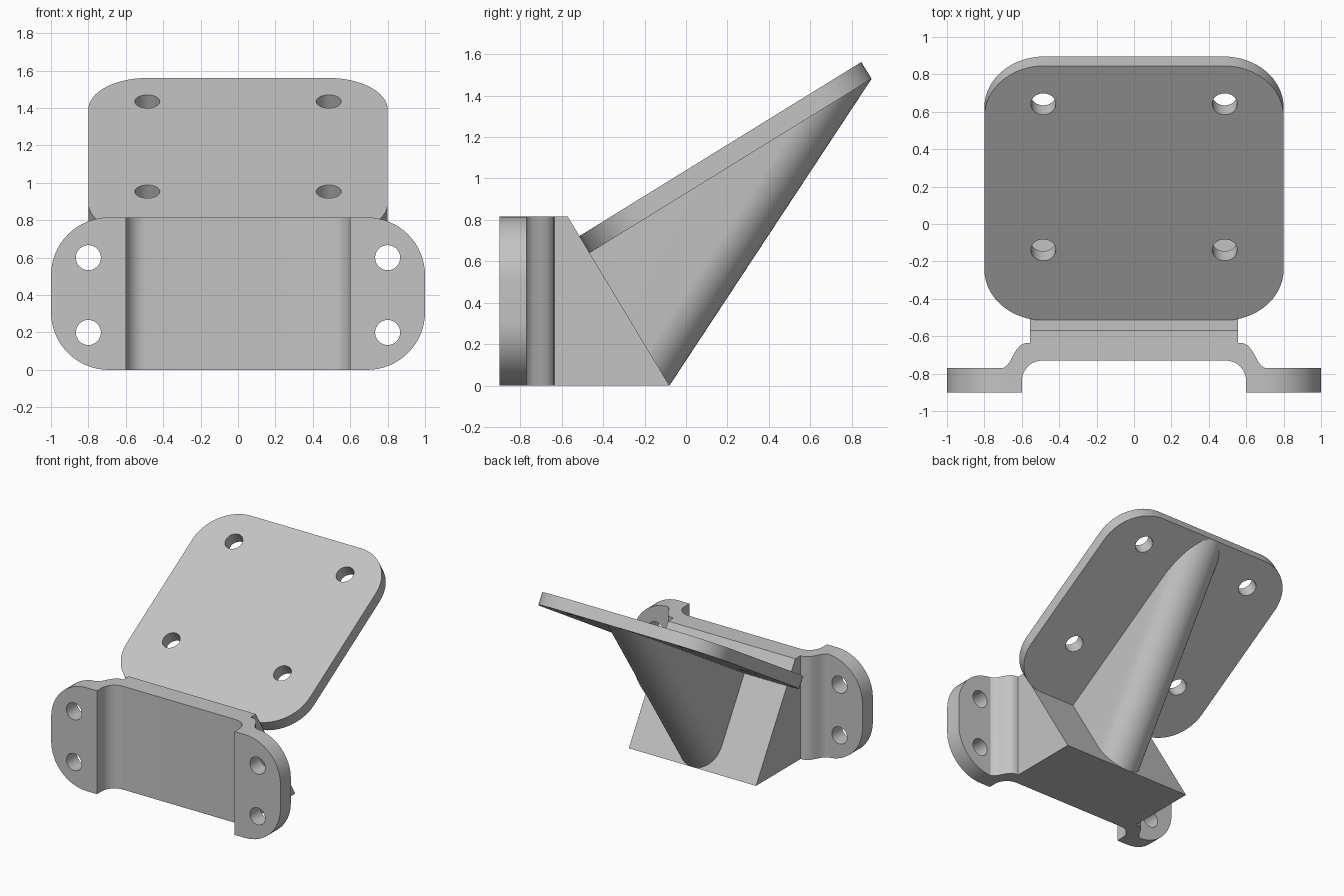
import bpy
import bmesh
from math import sin, cos, pi, radians
from mathutils import Matrix, Vector

if "Cube" in bpy.data.objects:
    bpy.data.objects.remove(bpy.data.objects["Cube"])

grey = bpy.data.materials.new("plain grey")
grey.use_nodes = True
grey.diffuse_color = (0.55, 0.55, 0.55, 1)
grey.node_tree.nodes["Principled BSDF"].inputs["Base Color"].default_value = grey.diffuse_color


def finish(bm, name):
    bmesh.ops.recalc_face_normals(bm, faces=bm.faces)
    mesh = bpy.data.meshes.new(name)
    bm.to_mesh(mesh)
    bm.free()
    obj = bpy.data.objects.new(name, mesh)
    bpy.context.collection.objects.link(obj)
    mesh.materials.append(grey)
    return obj


def prism(bm, outline, low, high, matrix):
    """Extrude a flat outline between two local heights."""
    face = bm.faces.new([bm.verts.new(matrix @ Vector((u, v, low))) for u, v in outline])
    out = bmesh.ops.extrude_face_region(bm, geom=[face])
    new = [g for g in out["geom"] if isinstance(g, bmesh.types.BMVert)]
    shift = matrix.to_3x3() @ Vector((0, 0, high - low))
    bmesh.ops.translate(bm, verts=new, vec=shift)


def arc(cx, cy, r, start, end, n=16):
    angles = [radians(start + (end - start) * i / n) for i in range(n + 1)]
    return [(cx + r * cos(a), cy + r * sin(a)) for a in angles]


def rounded(x, low, high, r):
    return (arc(x - r, high - r, r, 0, 90) + arc(r - x, high - r, r, 90, 180)
            + arc(r - x, low + r, r, 180, 270) + arc(x - r, low + r, r, 270, 360))


def boolean(obj, cutter, operation):
    mod = obj.modifiers.new("cut", "BOOLEAN")
    mod.operation, mod.solver, mod.object = operation, "EXACT", cutter
    cutter.hide_render = True
    bpy.context.view_layer.objects.active = obj
    bpy.ops.object.modifier_apply(modifier=mod.name)
    bpy.data.objects.remove(cutter)


def drill(obj, x, rows, matrix):
    bm = bmesh.new()
    for side in (-x, x):
        for v in rows:
            prism(bm, arc(side, v, 0.067, 0, 348.75, 31), -0.5, 0.5, matrix)
    boolean(obj, finish(bm, "hole_cutter"), "DIFFERENCE")


def smooth(obj):
    bpy.ops.object.select_all(action="DESELECT")
    obj.select_set(True)
    bpy.context.view_layer.objects.active = obj
    bpy.ops.object.shade_smooth_by_angle(angle=radians(30))


# Key points of the side section
tip = Vector((0, -0.08, 0))
heel = Vector((0, -0.466, 0.64))
toe = Vector((0, 0.895, 1.48))
height = 0.815
along = (toe - heel).normalized()
normal = Vector((1, 0, 0)).cross(along)

# Mounting bracket: mirrored plan outline with stepped ears
half = [(0.555, tip.y), (0.555, -0.635), (0.585, -0.638), (0.61, -0.65),
        (0.63, -0.675), (0.645, -0.70), (0.663, -0.735), (0.68, -0.757),
        (0.70, -0.77), (1, -0.77), (1, -0.90), (0.6, -0.90)]
half += arc(0.49, -0.84, 0.11, 0, 90, 10)
bm = bmesh.new()
prism(bm, half + [(-x, y) for x, y in reversed(half)], 0, height, Matrix())
bracket = finish(bm, "mounting_bracket")

# Sloped back of the bracket
bm = bmesh.new()
bm.from_mesh(bracket.data)
cut = bmesh.ops.bisect_plane(bm, geom=bm.verts[:] + bm.edges[:] + bm.faces[:],
                             plane_co=tip, plane_no=Vector((0, height, 0.49)),
                             clear_outer=True)
rim = [g for g in cut["geom_cut"] if isinstance(g, bmesh.types.BMEdge)]
bmesh.ops.holes_fill(bm, edges=[e for e in bm.edges if e.is_boundary])
bmesh.ops.recalc_face_normals(bm, faces=bm.faces)
bm.to_mesh(bracket.data)
bm.free()

# Rounded ear corners and bolt holes
upright = Matrix.Translation((0, -0.8, 0)) @ Matrix.Rotation(pi / 2, 4, "X")
bm = bmesh.new()
prism(bm, rounded(1, 0, height, 0.31), -2, 2, upright)
boolean(bracket, finish(bm, "corner_cutter"), "INTERSECT")
drill(bracket, 0.8, (0.2, 0.6), upright)
smooth(bracket)

# Tilted plate with rounded corners and four holes
tilt = Matrix((Vector((1, 0, 0)), along, normal)).transposed().to_4x4()
tilt.translation = heel
bm = bmesh.new()
prism(bm, rounded(0.8, 0, 1.6, 0.32), 0, 0.095, tilt)
plate = finish(bm, "tilted_plate")
drill(plate, 0.485, (0.443, 1.36), tilt)
smooth(plate)

# Support rib: triangular web with a fully rounded sloping edge
radius = 0.183
slope = (toe - tip).normalized()
up_block = (heel - tip).normalized()
back_plate = (heel - toe).normalized()
bm = bmesh.new()
lower, upper = [], []
for i in range(25):
    a = -pi / 2 + pi * i / 24
    depth = radius * (1 - cos(a))
    side = Vector((radius * sin(a), 0, 0))
    lower.append(bm.verts.new(side + tip + up_block * depth / slope.cross(up_block).length))
    upper.append(bm.verts.new(side + toe + back_plate * depth / slope.cross(back_plate).length))
ends = [bm.verts.new(heel + Vector((x, 0, 0))) for x in (-radius, radius)]
for i in range(24):
    bm.faces.new((lower[i], lower[i + 1], upper[i + 1], upper[i]))
bm.faces.new((lower[0], upper[0], ends[0]))
bm.faces.new((lower[-1], upper[-1], ends[1]))
bm.faces.new(lower + ends[::-1])
bm.faces.new(upper + ends[::-1])
smooth(finish(bm, "support_rib"))
